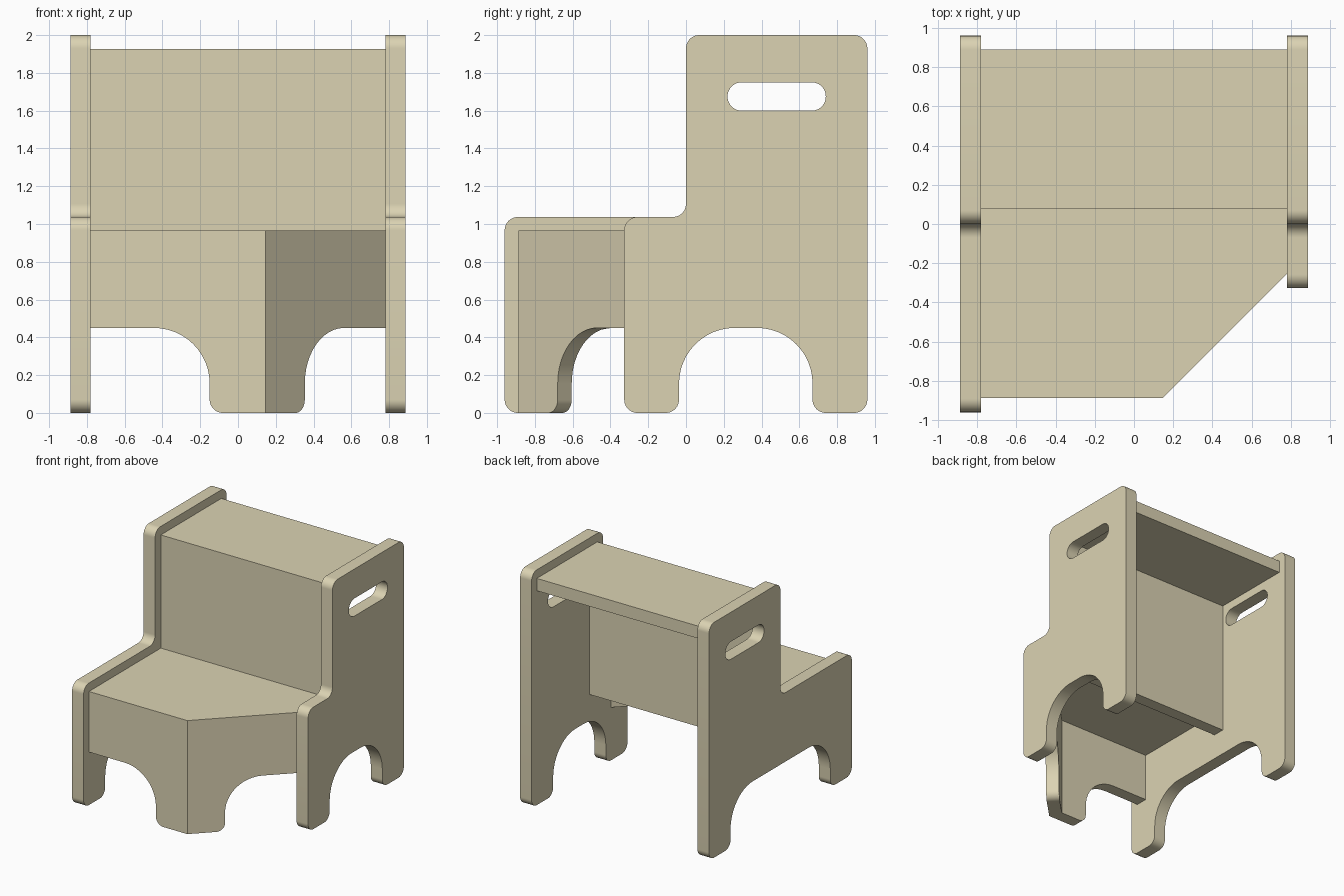
import bpy, bmesh, math
from mathutils import Matrix, Vector

if "Cube" in bpy.data.objects:
    bpy.data.objects.remove(bpy.data.objects["Cube"])

T = 0.105                    # board thickness
XI, XO = 0.78, 0.888         # inner and outer faces of the side panels
wood = bpy.data.materials.new("pale_wood")
wood.diffuse_color = (0.71, 0.65, 0.45, 1)
wood.use_nodes = True
wood.node_tree.nodes["Principled BSDF"].inputs["Base Color"].default_value = wood.diffuse_color
YZ = Matrix(((0, 0, 1, 0), (1, 0, 0, 0), (0, 1, 0, 0), (0, 0, 0, 1)))


def rounded(corners, seg=12):
    """Outline from (x, y, radius) corners."""
    out = []
    n = len(corners)
    for i, (x, y, r) in enumerate(corners):
        p = Vector((x, y))
        if r == 0:
            out.append(p)
            continue
        a = (Vector(corners[i - 1][:2]) - p).normalized()
        b = (Vector(corners[(i + 1) % n][:2]) - p).normalized()
        # all rounded corners are square
        c = p + (a + b) * r
        for k in range(seg + 1):
            t = math.pi / 2 * k / seg
            out.append(c - b * r * math.cos(t) - a * r * math.sin(t))
    return out


def finish(name, mesh):
    bm = bmesh.new()
    bm.from_mesh(mesh)
    bmesh.ops.remove_doubles(bm, verts=bm.verts, dist=1e-5)
    bmesh.ops.recalc_face_normals(bm, faces=bm.faces)
    bm.to_mesh(mesh)
    bm.free()
    mesh.materials.clear()
    mesh.materials.append(wood)
    ob = bpy.data.objects.new(name, mesh)
    bpy.context.collection.objects.link(ob)
    bpy.ops.object.select_all(action='DESELECT')
    ob.select_set(True)
    bpy.context.view_layer.objects.active = ob
    bpy.ops.object.shade_smooth_by_angle(angle=math.radians(30))
    return ob


def board(name, loops, lo, hi, axes=Matrix()):
    """Extrude closed outlines (later loops are holes) from lo to hi."""
    cu = bpy.data.curves.new(name + "_outline", 'CURVE')
    cu.dimensions = '2D'
    cu.fill_mode = 'BOTH'
    cu.extrude = (hi - lo) / 2
    for loop in loops:
        s = cu.splines.new('POLY')
        s.points.add(len(loop) - 1)
        for pt, p in zip(s.points, loop):
            pt.co = (p[0], p[1], 0, 1)
        s.use_cyclic_u = True
    tmp = bpy.data.objects.new(name + "_tmp", cu)
    bpy.context.collection.objects.link(tmp)
    bpy.context.view_layer.update()
    ev = tmp.evaluated_get(bpy.context.evaluated_depsgraph_get())
    mesh = bpy.data.meshes.new_from_object(ev)
    bpy.data.objects.remove(tmp)
    bpy.data.curves.remove(cu)
    mesh.transform(axes @ Matrix.Translation((0, 0, (lo + hi) / 2)))
    return finish(name, mesh)


def side_panel(name, front, arch_front, lo, hi):
    r, big = 0.07, 0.295
    outline = rounded([
        (front, 0, r), (arch_front, 0, r), (arch_front, 0.45, big),
        (0.67, 0.45, big), (0.67, 0, r), (0.96, 0, r), (0.96, 2, r),
        (0, 2, r), (0, 1.037, r), (front, 1.037, r)])
    h = 0.0745
    slot = rounded([(0.22, 1.6, h), (0.74, 1.6, h), (0.74, 1.75, h), (0.22, 1.75, h)])
    board(name, [outline, slot], lo, hi, YZ)


def apron(name, length, along, inward, end_shift):
    """Upright board starting at the front corner, mitred there."""
    origin = Vector((0.145, -0.888, 0))
    along, inward = Vector(along).normalized(), Vector(inward).normalized()
    prof = rounded([(0, 0, 0), (0.295, 0, 0.07), (0.295, 0.45, 0.295),
                    (length, 0.45, 0), (length, 0.965 - T, 0), (0, 0.965 - T, 0)])
    bm = bmesh.new()
    outer, inner = [], []
    for u, z in prof:
        shift = T * math.tan(math.pi / 8) if u < 1e-5 else 0
        if abs(u - length) < 1e-5:
            shift = end_shift
        up = Vector((0, 0, z))
        outer.append(bm.verts.new(origin + along * u + up))
        inner.append(bm.verts.new(origin + along * (u + shift) + inward * T + up))
    bm.faces.new(outer)
    bm.faces.new(inner[::-1])
    n = len(prof)
    for i in range(n):
        j = (i + 1) % n
        bm.faces.new((outer[i], inner[i], inner[j], outer[j]))
    mesh = bpy.data.meshes.new(name)
    bm.to_mesh(mesh)
    bm.free()
    finish(name, mesh)


# side panels: long on the left, short on the right
side_panel("left_side_panel", -0.96, -0.67, -XO, -XI)
side_panel("right_side_panel", -0.327, -0.037, XI, XO)

# upper step with its riser
board("upper_step_and_riser", [[(0.077, 0.67), (0.077 + T, 0.67), (0.077 + T, 1.927 - T),
      (0.89, 1.927 - T), (0.89, 1.927), (0.077, 1.927)]], -XI, XI, YZ)

# lower step with the clipped corner
board("lower_step", [[(-XI, 0.077), (-XI, -0.888), (0.145, -0.888),
      (XI, -0.253), (XI, 0.077)]], 0.965 - T, 0.965)

# front boards sharing the middle foot
apron("front_board", 0.145 + XI, (-1, 0, 0), (0, 1, 0), 0)
apron("angled_front_board", (XI - 0.145) * math.sqrt(2), (1, 1, 0), (-1, 1, 0), T)
